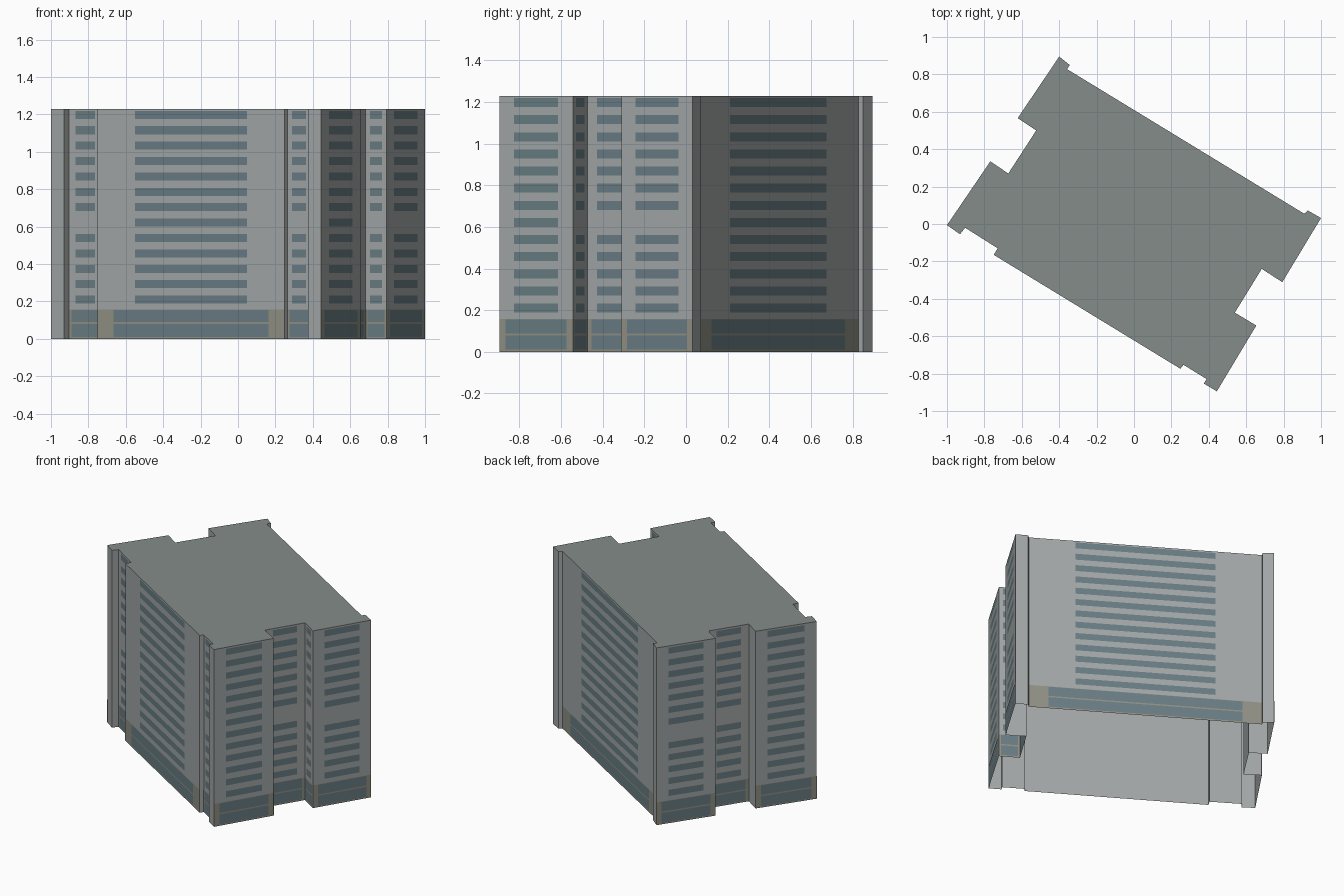
import bpy, bmesh
from mathutils import Vector

if "Cube" in bpy.data.objects:
    bpy.data.objects.remove(bpy.data.objects["Cube"])

HEIGHT = 1.23
BASE_TOP = 0.158

# Footprint corners, clockwise seen from above
FOOTPRINT = [Vector(p) for p in [
    (-.40, .895), (-.343, .85), (-.358, .828), (.91, .055), (.93, .072), (1, .032),
    (.793, -.311), (.683, -.24), (.539, -.474), (.654, -.543), (.443, -.895),
    (.373, -.853), (.388, -.829), (.265, -.753), (.248, -.774), (-.75, -.165),
    (-.729, -.13), (-.903, -.02), (-.93, -.055), (-1, -.006), (-.768, .335),
    (-.672, .27), (-.523, .5), (-.622, .566)]]
EDGES = list(zip(FOOTPRINT, FOOTPRINT[1:] + FOOTPRINT[:1]))


def material(name, rgb):
    mat = bpy.data.materials.new(name)
    mat.diffuse_color = (*rgb, 1)
    mat.use_nodes = True
    mat.node_tree.nodes["Principled BSDF"].inputs["Base Color"].default_value = mat.diffuse_color
    return mat


def make_object(name, bm, mat):
    mesh = bpy.data.meshes.new(name)
    bm.to_mesh(mesh)
    bm.free()
    mesh.materials.append(mat)
    obj = bpy.data.objects.new(name, mesh)
    bpy.context.collection.objects.link(obj)


def panel(bm, edge, u0, u1, z0, z1, offset=0):
    """Flat panel on a wall, spanning fractions u0-u1 of its length."""
    a, b = edge
    d = b - a
    out = Vector((-d.y, d.x)).normalized() * offset
    p, q = a + d * u0 + out, a + d * u1 + out
    corners = [(q, z0), (p, z0), (p, z1), (q, z1)]
    bm.faces.new([bm.verts.new((c.x, c.y, z)) for c, z in corners])


wall_mat = material("wall_grey", (.365, .387, .387))
roof_mat = material("roof_grey", (.235, .265, .25))
glass = material("window_glass", (.14, .205, .23))
stone = material("base_stone", (.28, .28, .235))

# Flat roof over an open-bottomed shell
roof = bmesh.new()
roof.faces.new([roof.verts.new((p.x, p.y, HEIGHT)) for p in reversed(FOOTPRINT)])
make_object("roof", roof, roof_mat)

walls = bmesh.new()
for edge in EDGES:
    panel(walls, edge, 0, 1, 0, HEIGHT)
bmesh.ops.remove_doubles(walls, verts=walls.verts, dist=.0001)
make_object("outer_walls", walls, wall_mat)

# Window strips, ground-level stone band and shopfront panes
strips, band, panes = bmesh.new(), bmesh.new(), bmesh.new()
for edge in EDGES:
    length = (edge[1] - edge[0]).length
    if length < .125:
        continue
    for row in range(13):
        # Smaller walls have a blank storey halfway up
        if row == 5 and length < .402:
            continue
        z = .21 + row * .0823
        panel(strips, edge, .2, .8, z - .0215, z + .0215, .001)
    panel(band, edge, 0, 1, 0, BASE_TOP, .001)
    for z0, z1 in ((.01, .079), (.089, .155)):
        panel(panes, edge, .085, .915, z0, z1, .002)

make_object("window_strips", strips, glass)
make_object("base_band", band, stone)
make_object("base_windows", panes, glass)
